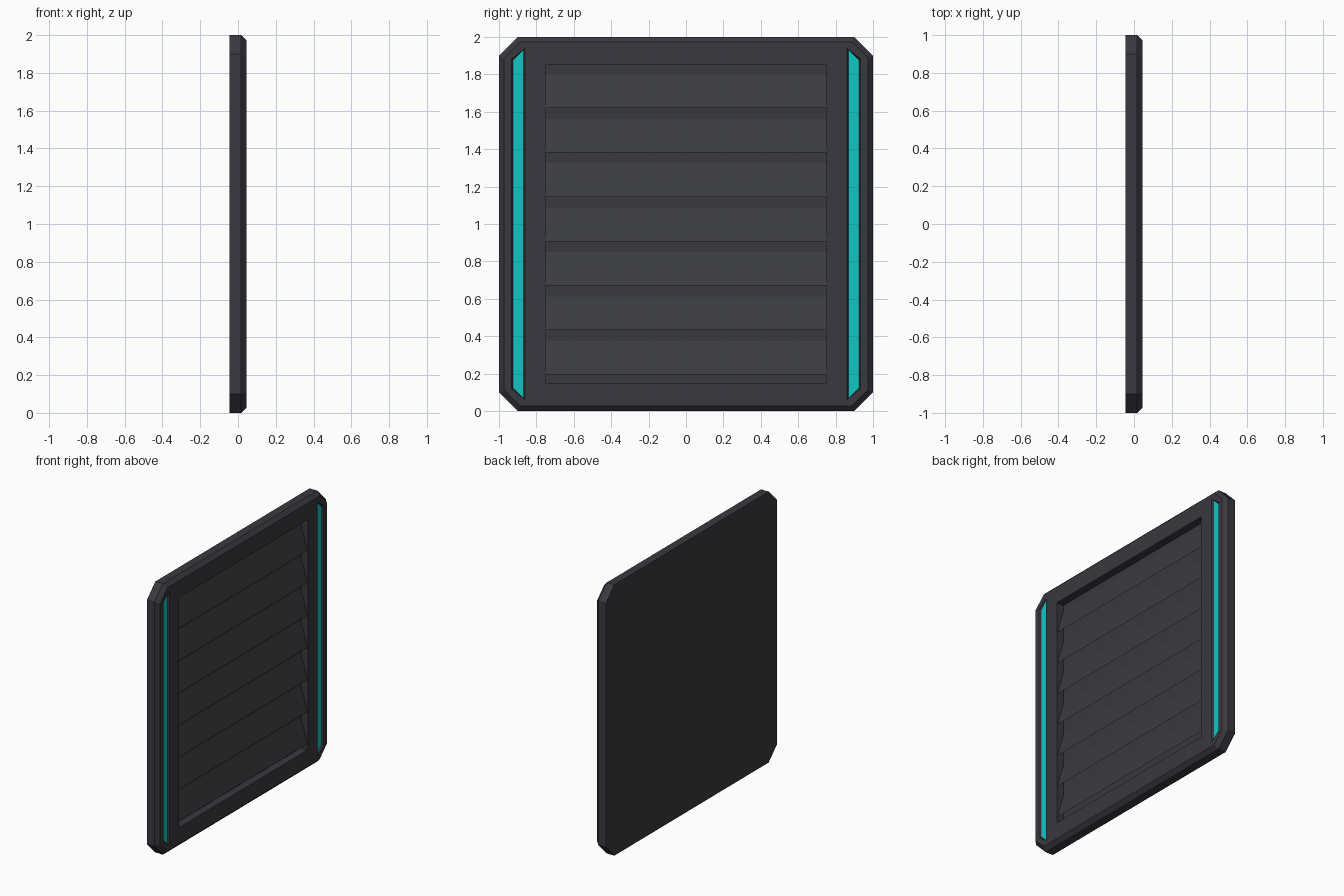
import bpy
import bmesh

cube = bpy.data.objects.get("Cube")
if cube:
    bpy.data.objects.remove(cube, do_unlink=True)


def material(name, color):
    mat = bpy.data.materials.new(name)
    mat.use_nodes = True
    mat.diffuse_color = (*color, 1)
    mat.node_tree.nodes["Principled BSDF"].inputs["Base Color"].default_value = (*color, 1)
    return mat


dark = material("dark grey", (0.042, 0.040, 0.050))
slat_grey = material("slat grey", (0.044, 0.045, 0.051))
cyan = material("bright cyan", (0.006, 0.56, 0.56))


def loft(name, rings, mat, caps=True):
    """Join (x, outline) rings, where each outline is a list of (y, z)."""
    bm = bmesh.new()
    loops = [[bm.verts.new((x, y, z)) for y, z in outline] for x, outline in rings]
    for a, b in zip(loops, loops[1:]):
        for i in range(len(a)):
            j = (i + 1) % len(a)
            bm.faces.new((a[i], a[j], b[j], b[i]))
    if caps:
        bm.faces.new(loops[0][::-1])
    bm.faces.new(loops[-1])
    if caps:
        bmesh.ops.recalc_face_normals(bm, faces=bm.faces)
    mesh = bpy.data.meshes.new(name)
    bm.to_mesh(mesh)
    bm.free()
    mesh.materials.append(mat)
    obj = bpy.data.objects.new(name, mesh)
    bpy.context.collection.objects.link(obj)
    return obj


def octagon(half, cut):
    s = half - cut
    pts = [(half, -s), (half, s), (s, half), (-s, half),
           (-half, s), (-half, -s), (-s, -half), (s, -half)]
    return [(y, z + 1) for y, z in pts]


def light_outline(side, grow):
    """Long strip whose ends follow the cut corners."""
    outer, inner = 0.925 + grow, 0.87 - grow
    pts = [(inner, -0.93 - grow), (outer, -0.875 - grow),
           (outer, 0.875 + grow), (inner, 0.93 + grow)]
    pts = [(side * y, z + 1) for y, z in pts]
    return pts if side > 0 else pts[::-1]


def carve(target, cutter):
    mod = target.modifiers.new("carve", "BOOLEAN")
    mod.operation = "DIFFERENCE"
    mod.solver = "EXACT"
    mod.object = cutter
    bpy.context.view_layer.objects.active = target
    bpy.ops.object.modifier_apply(modifier=mod.name)
    bpy.data.objects.remove(cutter, do_unlink=True)


FRONT, FLOOR = 0.045, -0.012

# Panel body with cut corners and a bevelled front rim
panel = loft("panel_body", [(-FRONT, octagon(1, 0.1)), (0.017, octagon(1, 0.1)),
                            (FRONT, octagon(0.972, 0.084))], dark)

# Vent recess
opening = [(-0.75, 0.15), (0.75, 0.15), (0.75, 1.85), (-0.75, 1.85)]
carve(panel, loft("vent_cutter", [(FLOOR, opening), (0.1, opening)], dark))

# Light grooves and glowing strips
for side, label in ((1, "back"), (-1, "front")):
    bottom, top = light_outline(side, 0.001), light_outline(side, 0.008)
    carve(panel, loft("groove_cutter", [(0.033, bottom), (FRONT, top), (0.1, top)], dark))
    strip = light_outline(side, 0)
    loft(label + "_light_strip", [(0.031, strip), (0.035, strip)], cyan)

# Louvre slats leaning outward toward their lower edges
for i in range(7):
    top = 1.80 - 0.2375 * i
    low = top - 0.18
    bm = bmesh.new()
    corners = [(FRONT - 0.003, -0.75, low), (FRONT - 0.003, 0.75, low),
               (FLOOR, 0.75, top), (FLOOR, -0.75, top)]
    bm.faces.new([bm.verts.new(c) for c in corners])
    mesh = bpy.data.meshes.new("slat")
    bm.to_mesh(mesh)
    bm.free()
    mesh.materials.append(slat_grey)
    slat = bpy.data.objects.new("slat_%d" % (i + 1), mesh)
    bpy.context.collection.objects.link(slat)
